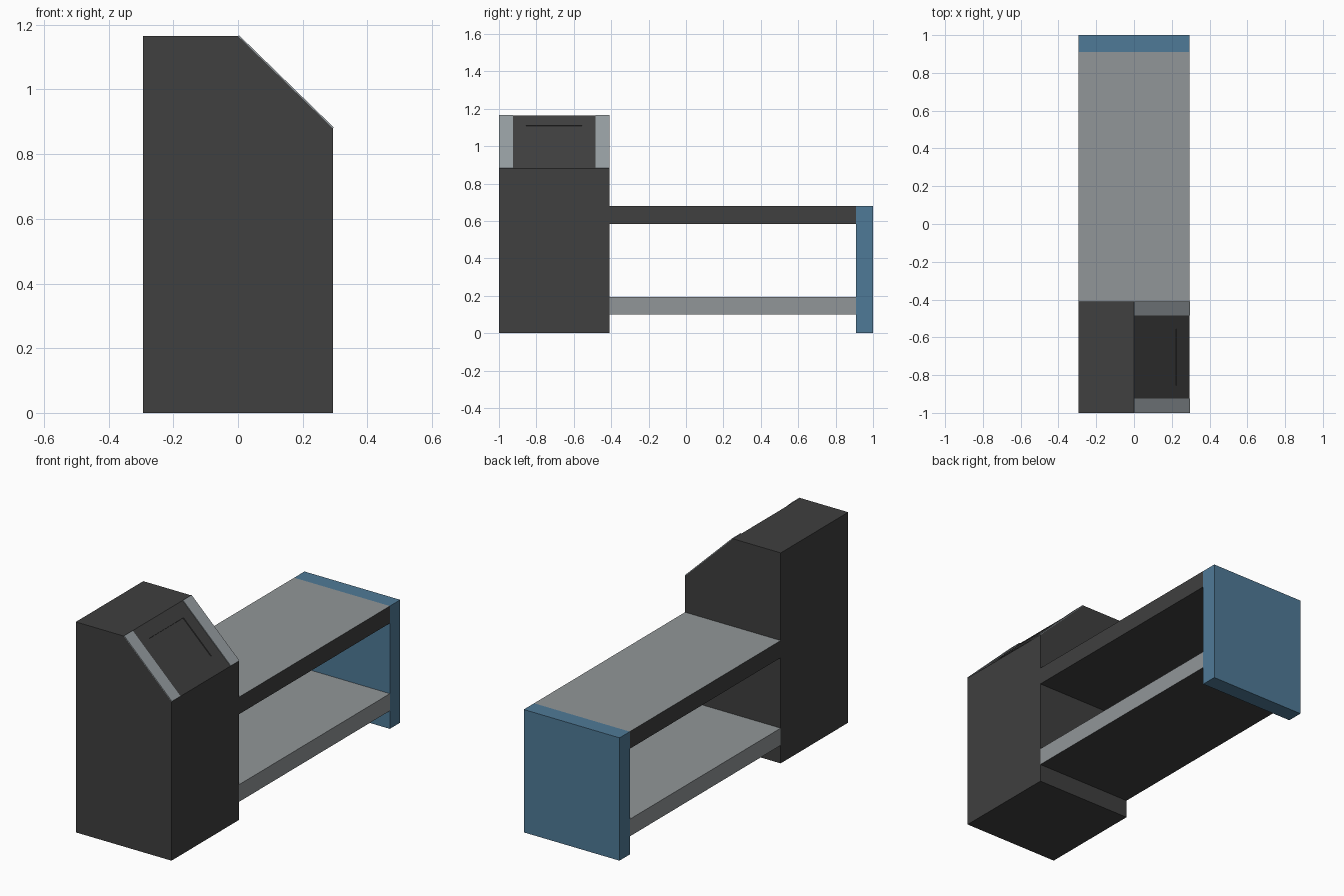
import bpy, bmesh
from mathutils import Vector

if "Cube" in bpy.data.objects:
    bpy.data.objects.remove(bpy.data.objects["Cube"])

W = 0.293            # half width
TOP, LIP = 1.165, 0.88   # cabinet top and lower edge of its slope


def mat(name, rgb):
    m = bpy.data.materials.new(name)
    m.diffuse_color = (*rgb, 1)
    m.use_nodes = True
    m.node_tree.nodes["Principled BSDF"].inputs["Base Color"].default_value = m.diffuse_color
    return m


dark = mat("charcoal", (0.050, 0.050, 0.050))
blue = mat("slate_blue", (0.078, 0.195, 0.310))
grey = mat("shelf_grey", (0.285, 0.305, 0.315))
trim = mat("trim_grey", (0.310, 0.345, 0.365))


def finish(bm, name, mats):
    bmesh.ops.recalc_face_normals(bm, faces=bm.faces)
    me = bpy.data.meshes.new(name)
    bm.to_mesh(me)
    bm.free()
    for m in mats:
        me.materials.append(m)
    ob = bpy.data.objects.new(name, me)
    bpy.context.collection.objects.link(ob)
    return ob


def prism(profile, y0, y1):
    """Extrude an x-z profile along y."""
    bm = bmesh.new()
    f = bm.faces.new([bm.verts.new((x, y0, z)) for x, z in profile])
    ext = bmesh.ops.extrude_face_region(bm, geom=[f])
    for v in ext["geom"]:
        if isinstance(v, bmesh.types.BMVert):
            v.co.y = y1
    bmesh.ops.recalc_face_normals(bm, faces=bm.faces)
    return bm


def box(name, y0, y1, z0, z1, mats, rule=None):
    bm = prism([(-W, z0), (W, z0), (W, z1), (-W, z1)], y0, y1)
    if rule:
        for f in bm.faces:
            f.material_index = int(rule(f.normal))
    return finish(bm, name, mats)


# cabinet with sloped control face
bm = prism([(-W, 0), (W, 0), (W, LIP), (0, TOP), (-W, TOP)], -1, -0.41)
slope = next(f for f in bm.faces if f.normal.x > 0.3 and f.normal.z > 0.3)
# recessed screen in the slope
bmesh.ops.inset_individual(bm, faces=[slope], thickness=0.05)
c = slope.calc_center_median()
for v in slope.verts:
    x = 0.055 if v.co.x < c.x else 0.225
    v.co = Vector((x, -0.855 if v.co.y < c.y else -0.555,
                   TOP + (LIP - TOP) * x / W))
bmesh.ops.inset_individual(bm, faces=[slope], thickness=0.0005, depth=-0.005)
finish(bm, "cabinet", [dark])

# thin trim strips along both edges of the slope
n = Vector((TOP - LIP, 0, W)).normalized() * 0.004
for side, y0, y1 in (("front", -1, -0.925), ("rear", -0.485, -0.41)):
    strip = prism([(0, TOP), (W, LIP), (W + n.x, LIP + n.z), (n.x, TOP + n.z)], y0, y1)
    finish(strip, side + "_slope_trim", [trim])

# shelves: upper has only a grey top, lower is grey except underneath
box("upper_shelf", -0.41, 0.91, 0.585, 0.68, [dark, grey], lambda n: n.z > 0.5)
box("lower_shelf", -0.41, 0.91, 0.10, 0.195, [dark, grey], lambda n: n.z > -0.5)

# end panel
box("end_panel", 0.91, 1.0, 0, 0.68, [blue])
